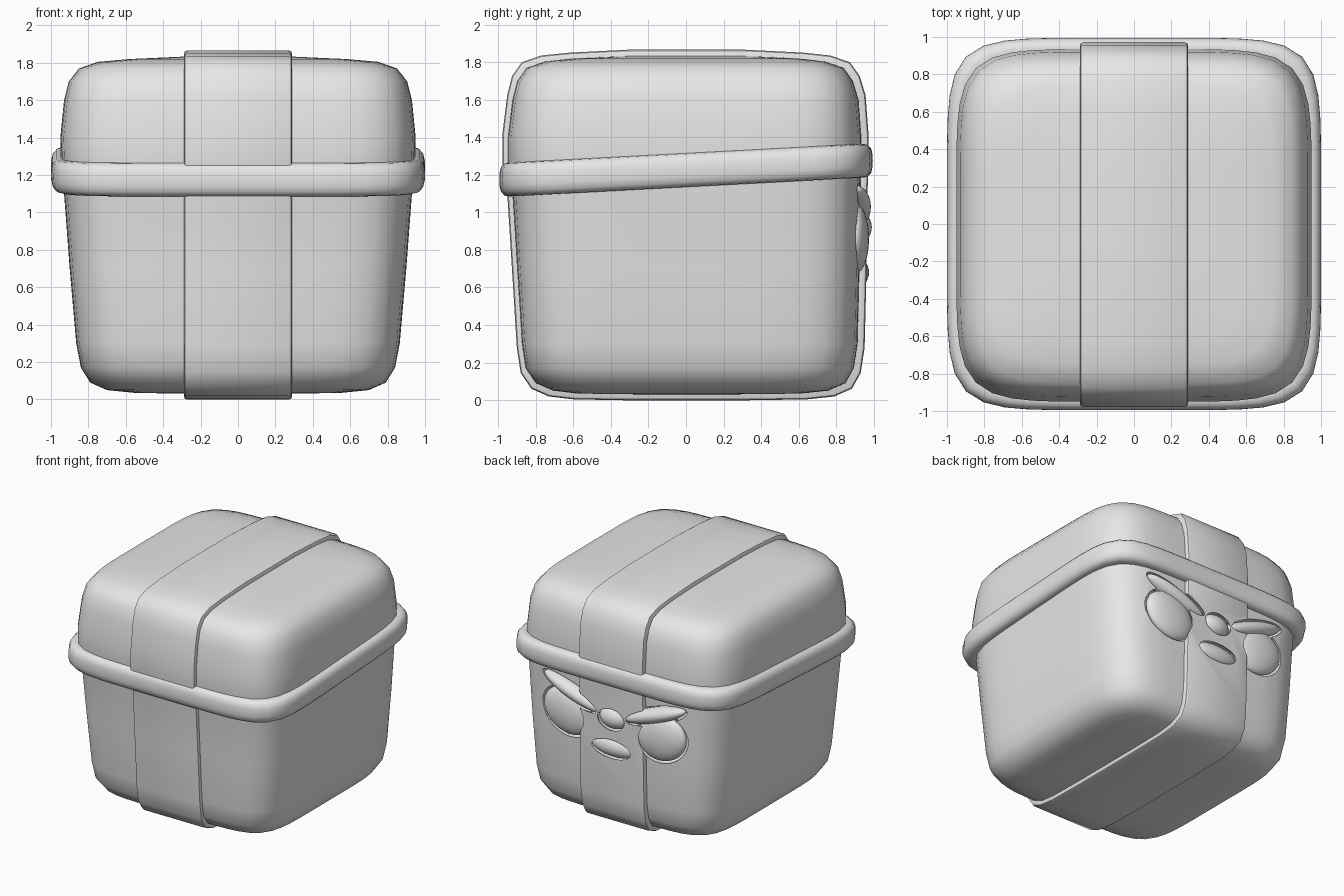
import bpy, bmesh, math
from mathutils import Matrix, Vector

cube = bpy.data.objects.get("Cube")
if cube:
    bpy.data.objects.remove(cube, do_unlink=True)

grey = bpy.data.materials.new("plain_grey")
grey.use_nodes = True
COLOUR = (0.8, 0.8, 0.8, 1)
grey.diffuse_color = COLOUR
grey.node_tree.nodes["Principled BSDF"].inputs["Base Color"].default_value = COLOUR

# Box outline from floor to top: height, half width, front depth, back depth
PROFILE = [
    (.03, .25, .30, .30), (.035, .55, .58, .62), (.05, .70, .71, .76),
    (.09, .79, .80, .85), (.17, .84, .855, .895), (.3, .865, .875, .915),
    (.7, .90, .90, .925), (1.1, .93, .925, .93), (1.25, .945, .95, .935),
    (1.4, .95, .95, .935), (1.6, .93, .925, .92), (1.7, .905, .90, .89),
    (1.77, .85, .85, .84), (1.805, .75, .75, .74), (1.82, .58, .6, .6),
    (1.835, .25, .3, .3)]
SIDES = 72


def finish(name, bm):
    bmesh.ops.recalc_face_normals(bm, faces=bm.faces)
    mesh = bpy.data.meshes.new(name)
    bm.to_mesh(mesh)
    bm.free()
    mesh.materials.append(grey)
    obj = bpy.data.objects.new(name, mesh)
    bpy.context.collection.objects.link(obj)
    return obj


def activate(obj):
    bpy.ops.object.select_all(action='DESELECT')
    obj.select_set(True)
    bpy.context.view_layer.objects.active = obj


def smooth(obj, angle=40):
    activate(obj)
    bpy.ops.object.shade_smooth_by_angle(angle=math.radians(angle))


def squircle(power):
    """Unit rounded square as a list of points."""
    points = []
    for i in range(SIDES):
        a = math.tau * i / SIDES
        c, s = math.cos(a), math.sin(a)
        r = (abs(c) ** power + abs(s) ** power) ** (-1 / power)
        points.append((r * c, r * s))
    return points


def loft(name, rings, closed=False):
    bm = bmesh.new()
    rows = [[bm.verts.new(p) for p in ring] for ring in rings]
    pairs = list(zip(rows, rows[1:]))
    if closed:
        pairs.append((rows[-1], rows[0]))
    else:
        bm.faces.new(rows[0])
        bm.faces.new(rows[-1])
    for low, high in pairs:
        for i in range(SIDES):
            j = (i + 1) % SIDES
            bm.faces.new((low[i], low[j], high[j], high[i]))
    return finish(name, bm)


# Box and lid
box = loft("box", [
    [(x * half, (back - front) / 2 + y * (back + front) / 2, z)
     for x, y in squircle(6)]
    for z, half, front, back in PROFILE])

# Sloping rim of the lid
section = squircle(3)[::4]
rim = loft("lid_rim", [
    [(x * (.94 + .06 * u), y * (.935 + .06 * u), 1.225 + .05 * y + .09 * v)
     for x, y in squircle(6.5)]
    for u, v in section], closed=True)

# Ribbon wrapped around the box, lengthwise
outline = [(-f * 1.03, z) for z, h, f, b in PROFILE]
outline += [(b * 1.04, z) for z, h, f, b in reversed(PROFILE)]
bm = bmesh.new()
loop = [bm.verts.new((-.29, y, .93 + (z - .93) * 1.035)) for y, z in outline]
cap = bm.faces.new(loop)
side = bmesh.ops.extrude_face_region(bm, geom=[cap])
moved = [g for g in side["geom"] if isinstance(g, bmesh.types.BMVert)]
bmesh.ops.translate(bm, verts=moved, vec=(.58, 0, 0))
caps = [f for f in bm.faces if len(f.verts) == len(outline)]
edges = list({e for f in caps for e in f.edges})
bmesh.ops.bevel(bm, geom=edges, offset=.02, segments=2, profile=.5, affect='EDGES')
ribbon = finish("ribbon", bm)


# Bow pressed into the back: soft pads set in slightly wider sockets
def pad(name, x, z, rx, rz, tilt, depth, grow=0.0):
    bm = bmesh.new()
    bmesh.ops.create_uvsphere(bm, u_segments=32, v_segments=16, radius=1)
    size = Matrix.Diagonal((rx + grow, depth + grow, rz + grow, 1))
    turn = Matrix.Rotation(math.radians(tilt), 4, 'Y')
    bm.transform(Matrix.Translation(Vector((x, .905, z))) @ turn @ size)
    return finish(name, bm)


pads = [("bow_knot", 0, .92, .13, .09, 0, .085),
        ("bow_tail", 0, .68, .21, .08, 0, .07)]
for word, s in (("left", 1), ("right", -1)):
    pads.append((f"bow_{word}_loop", s * .42, .86, .22, .18, s * -20, .07))
    pads.append((f"bow_{word}_fold", s * .36, 1.03, .29, .06, s * -20, .08))

for spec in pads:
    socket = pad("socket", *spec[1:], grow=.018)
    socket.hide_render = True
    for target in (box, ribbon):
        cut = target.modifiers.new("socket_cut", 'BOOLEAN')
        cut.operation = 'DIFFERENCE'
        cut.solver = 'EXACT'
        cut.object = socket
        activate(target)
        bpy.ops.object.modifier_apply(modifier=cut.name)
    bpy.data.objects.remove(socket, do_unlink=True)
    smooth(pad(*spec))

for part in (box, rim, ribbon):
    smooth(part)
